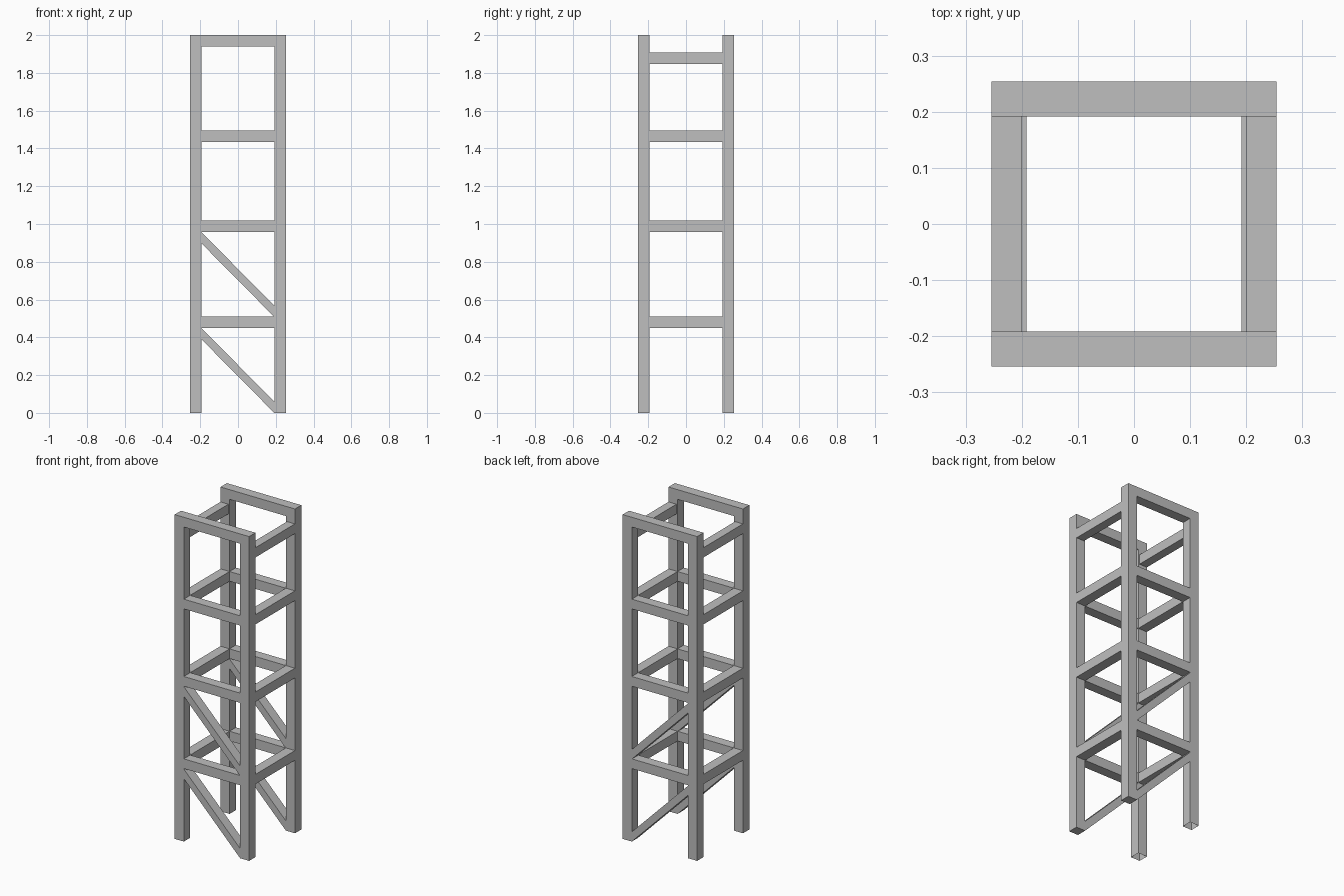
import bpy, bmesh
from mathutils import Vector

if "Cube" in bpy.data.objects:
    bpy.data.objects.remove(bpy.data.objects["Cube"], do_unlink=True)

OUT, INN = 0.254, 0.192          # outer and inner faces of the square tower
HEIGHT, RAIL = 2.0, 0.06
LEVELS = (0.45, 0.958, 1.435)    # undersides of the shared rails

grey = bpy.data.materials.new("plain grey")
grey.use_nodes = True
colour = (0.52, 0.52, 0.52, 1)
grey.diffuse_color = colour
grey.node_tree.nodes["Principled BSDF"].inputs["Base Color"].default_value = colour


def finish(name, bm):
    bmesh.ops.recalc_face_normals(bm, faces=bm.faces)
    mesh = bpy.data.meshes.new(name)
    bm.to_mesh(mesh)
    bm.free()
    mesh.materials.append(grey)
    obj = bpy.data.objects.new(name, mesh)
    bpy.context.collection.objects.link(obj)
    return obj


def prism(name, profile, y0, y1, open_bottom=False):
    """Extrude an (x, z) outline from y0 to y1."""
    bm = bmesh.new()
    face = bm.faces.new([bm.verts.new((x, y0, z)) for x, z in profile])
    ext = bmesh.ops.extrude_face_region(bm, geom=[face])
    moved = [g for g in ext["geom"] if isinstance(g, bmesh.types.BMVert)]
    bmesh.ops.translate(bm, verts=moved, vec=Vector((0, y1 - y0, 0)))
    bmesh.ops.recalc_face_normals(bm, faces=bm.faces)
    if open_bottom:
        low = [f for f in bm.faces if f.normal.z < -0.9]
        bmesh.ops.delete(bm, geom=low, context="FACES_ONLY")
    return finish(name, bm)


def box(name, x0, x1, y0, y1, z0, z1, open_bottom=False):
    outline = [(x0, z0), (x1, z0), (x1, z1), (x0, z1)]
    return prism(name, outline, y0, y1, open_bottom)


# Front and back ladder frames
for end, y0, y1 in (("front", -OUT, -INN), ("back", INN, OUT)):
    box(end + "_left_leg", INN, OUT, y0, y1, 0, HEIGHT)
    box(end + "_right_leg", -OUT, -INN, y0, y1, 0, HEIGHT, open_bottom=True)
    for i, z in enumerate(LEVELS + (HEIGHT - RAIL,)):
        box(f"{end}_rail_{i + 1}", -INN, INN, y0, y1, z, z + RAIL)
    # Diagonal braces in the two lowest bays
    for i, z in enumerate((0, 0.508)):
        outline = [(INN, z), (INN, z + RAIL), (-INN, z + 0.447), (-INN, z + 0.388)]
        prism(f"{end}_brace_{i + 1}", outline, y0, y1)

# Side rails joining the two frames; the top pair is lower and slimmer
for side, s in (("left", 1), ("right", -1)):
    for i, z in enumerate(LEVELS + (1.848,)):
        inner = INN if i < len(LEVELS) else 0.2
        x0, x1 = sorted((s * inner, s * OUT))
        box(f"{side}_side_rail_{i + 1}", x0, x1, -INN, INN, z, z + RAIL)
